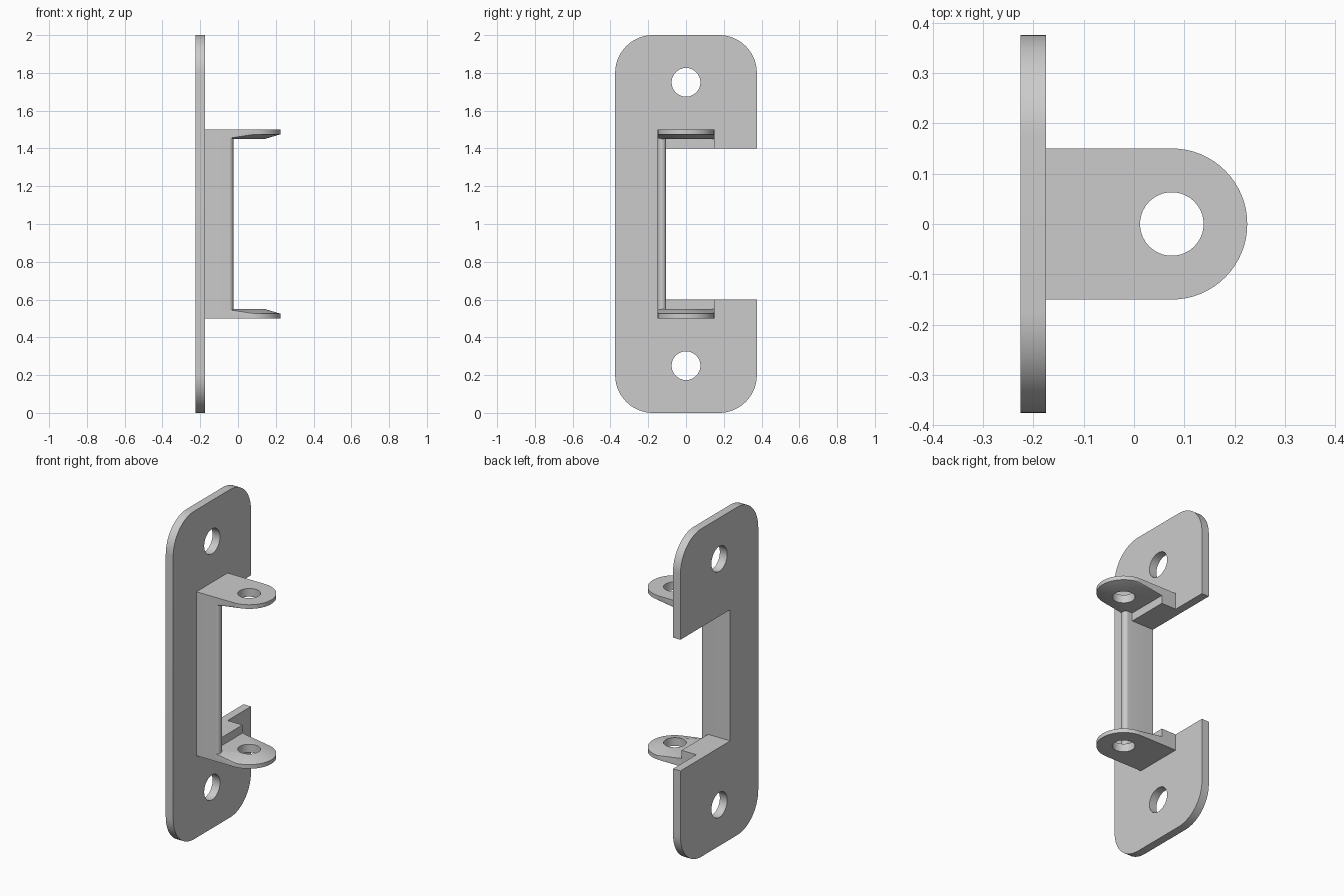
import bpy, bmesh
from math import pi, cos, sin
from mathutils import Matrix, Vector

cube = bpy.data.objects.get("Cube")
if cube:
    bpy.data.objects.remove(cube, do_unlink=True)

grey = bpy.data.materials.new("light grey")
grey.use_nodes = True
color = (0.6, 0.6, 0.6, 1)
grey.diffuse_color = color
grey.node_tree.nodes["Principled BSDF"].inputs["Base Color"].default_value = color


def arc(cx, cy, r, start, end, n=16):
    return [(cx + r * cos(start + (end - start) * i / n),
             cy + r * sin(start + (end - start) * i / n)) for i in range(n + 1)]


def add_object(name, bm):
    bmesh.ops.recalc_face_normals(bm, faces=bm.faces)
    mesh = bpy.data.meshes.new(name)
    bm.to_mesh(mesh)
    bm.free()
    mesh.materials.append(grey)
    obj = bpy.data.objects.new(name, mesh)
    bpy.context.collection.objects.link(obj)
    return obj


def prism(name, points, depth):
    """Extrude a closed 3D outline along a vector."""
    bm = bmesh.new()
    face = bm.faces.new([bm.verts.new(p) for p in points])
    ext = bmesh.ops.extrude_face_region(bm, geom=[face])["geom"]
    verts = [v for v in ext if isinstance(v, bmesh.types.BMVert)]
    bmesh.ops.translate(bm, verts=verts, vec=depth)
    return add_object(name, bm)


def drill(obj, center, radius, axis):
    """Cut a round hole through an object."""
    bm = bmesh.new()
    rot = Vector((0, 0, 1)).rotation_difference(Vector(axis)).to_matrix().to_4x4()
    bmesh.ops.create_cone(bm, cap_ends=True, segments=64, radius1=radius, radius2=radius,
                          depth=0.4, matrix=Matrix.Translation(center) @ rot)
    cutter = add_object("hole_cutter", bm)
    mod = obj.modifiers.new("hole", 'BOOLEAN')
    mod.operation, mod.object, mod.solver = 'DIFFERENCE', cutter, 'EXACT'
    bpy.context.view_layer.objects.active = obj
    bpy.ops.object.modifier_apply(modifier=mod.name)
    bpy.data.objects.remove(cutter, do_unlink=True)


def smooth(obj):
    bpy.ops.object.select_all(action='DESELECT')
    obj.select_set(True)
    bpy.context.view_layer.objects.active = obj
    bpy.ops.object.shade_smooth_by_angle(angle=pi / 9)


# Mounting plate: rounded corners with a notch in one long side
W, R, FRONT = 0.375, 0.2, -0.175
outline = (arc(R - W, R, R, pi, 1.5 * pi) + arc(W - R, R, R, 1.5 * pi, 2 * pi)
           + [(W, 0.6), (-0.105, 0.6), (-0.105, 1.4), (W, 1.4)]
           + arc(W - R, 2 - R, R, 0, pi / 2) + arc(R - W, 2 - R, R, pi / 2, pi))
plate = prism("mounting_plate", [(FRONT, y, z) for y, z in outline], (-0.05, 0, 0))
for z in (0.25, 1.75):
    drill(plate, (-0.2, 0, z), 0.076, (1, 0, 0))
smooth(plate)

# Upright web with a rounded outer edge
r = 0.0225
profile = [(FRONT, -0.105), (FRONT, -0.15)] + arc(-0.025 - r, -0.1275, r, -pi / 2, pi / 2)
smooth(prism("upright_web", [(x, y, 0.525) for x, y in profile], (0, 0, 0.95)))

# Hinge ears, thickened on the inner side, each with a block at the plate
CX, EAR = 0.075, 0.15
tongue = [(FRONT, -EAR)] + arc(CX, 0, EAR, -pi / 2, pi / 2, 32) + [(FRONT, EAR)]
inner = [(x, y) for x in (FRONT, -0.075) for y in (-EAR, EAR)]
inner += arc(CX, 0, 0.066, -pi / 2, pi / 2, 32)
for side, name in ((1, "upper"), (-1, "lower")):
    bm = bmesh.new()
    points = [(x, y, 1 + side * h) for h in (0.5, 0.475) for x, y in tongue]
    points += [(x, y, 1 + side * 0.45) for x, y in inner]
    verts = [bm.verts.new(p) for p in points]
    hull = bmesh.ops.convex_hull(bm, input=verts)
    loose = {v for v in hull["geom_interior"] if isinstance(v, bmesh.types.BMVert)}
    bmesh.ops.delete(bm, geom=list(loose), context='VERTS')
    bmesh.ops.dissolve_limit(bm, angle_limit=0.005, verts=bm.verts, edges=bm.edges)
    ear = add_object(name + "_ear", bm)
    drill(ear, (CX, 0, 1 + side * 0.475), 0.063, (0, 0, 1))
    smooth(ear)
    block = [(FRONT, -0.11), (-0.075, -0.11), (-0.075, EAR), (FRONT, EAR)]
    prism(name + "_block", [(x, y, 1 + side * 0.4) for x, y in block], (0, 0, side * 0.075))
